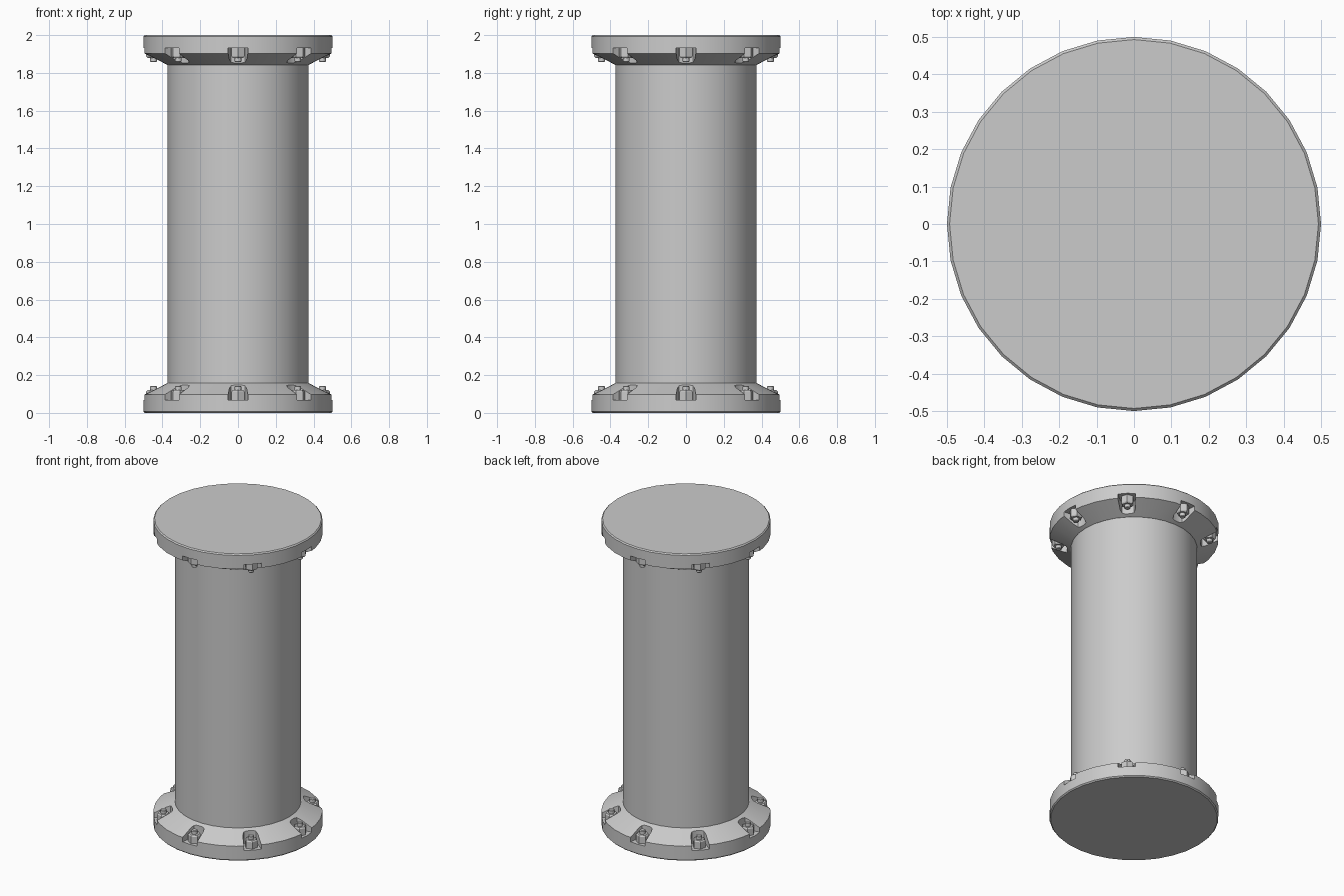
import bpy, bmesh, math
from mathutils import Matrix

if "Cube" in bpy.data.objects:
    bpy.data.objects.remove(bpy.data.objects["Cube"])

SIDES = 32
steel = bpy.data.materials.new("light grey")
steel.diffuse_color = (0.6, 0.6, 0.6, 1)
steel.use_nodes = True
steel.node_tree.nodes["Principled BSDF"].inputs["Base Color"].default_value = steel.diffuse_color


def make_object(name, bm):
    bmesh.ops.recalc_face_normals(bm, faces=bm.faces)
    mesh = bpy.data.meshes.new(name)
    bm.to_mesh(mesh)
    bm.free()
    mesh.materials.append(steel)
    obj = bpy.data.objects.new(name, mesh)
    bpy.context.collection.objects.link(obj)
    return obj


def loft(bm, rings):
    """Skin a stack of equal-length rings and cap both ends."""
    loops = [[bm.verts.new(p) for p in ring] for ring in rings]
    for a, b in zip(loops, loops[1:]):
        for i in range(len(a)):
            j = (i + 1) % len(a)
            bm.faces.new((a[i], a[j], b[j], b[i]))
    bm.faces.new(loops[0][::-1])
    bm.faces.new(loops[-1])


def circle(r, z, n, cx=0):
    return [(cx + r * math.cos(2 * math.pi * i / n),
             r * math.sin(2 * math.pi * i / n), z) for i in range(n)]


def lathe(bm, profile, n, cx=0):
    loft(bm, [circle(r, z, n, cx) for r, z in profile])


def around(bm, count=8):
    """Repeat everything in the mesh around the z axis."""
    source = bm.verts[:] + bm.edges[:] + bm.faces[:]
    for i in range(1, count):
        new = bmesh.ops.duplicate(bm, geom=source)["geom"]
        verts = [v for v in new if isinstance(v, bmesh.types.BMVert)]
        bmesh.ops.rotate(bm, verts=verts,
                         matrix=Matrix.Rotation(2 * math.pi * i / count, 3, 'Z'))


def smooth(obj, angle):
    bpy.ops.object.select_all(action='DESELECT')
    obj.select_set(True)
    bpy.context.view_layer.objects.active = obj
    bpy.ops.object.shade_smooth_by_angle(angle=math.radians(angle))


# Central pipe
bm = bmesh.new()
lathe(bm, [(0.373, 0.15), (0.373, 1.85)], SIDES)
smooth(make_object("pipe", bm), 30)

# End flange with a sloped shoulder
bm = bmesh.new()
lathe(bm, [(0.493, 0), (0.5, 0.007), (0.5, 0.097), (0.376, 0.157)], SIDES)
flange = make_object("lower_flange", bm)

# Bolt pockets cut through the shoulder and rim
bm = bmesh.new()
plan = [(0.53, -0.056), (0.53, 0.056), (0.42, 0.045), (0.4, 0.036),
        (0.395, 0.02), (0.395, -0.02), (0.4, -0.036), (0.42, -0.045)]
loft(bm, [[(x, y, z) for x, y in plan] for z in (0.068, 0.2)])
around(bm)
cutter = make_object("pocket_cutter", bm)
cutter.hide_render = True

cut = flange.modifiers.new("pockets", 'BOOLEAN')
cut.operation = 'DIFFERENCE'
cut.solver = 'EXACT'
cut.object = cutter
bpy.context.view_layer.objects.active = flange
bpy.ops.object.modifier_apply(modifier=cut.name)
bpy.data.objects.remove(cutter)
smooth(flange, 20)

# Hex nuts with a stud end standing in each pocket
bm = bmesh.new()
lathe(bm, [(0.039, 0.066), (0.039, 0.112), (0.033, 0.12)], 6, 0.447)
lathe(bm, [(0.018, 0.115), (0.018, 0.139), (0.014, 0.143)], 12, 0.447)
around(bm)
bolts = make_object("lower_bolts", bm)
smooth(bolts, 32)

# Matching upper end, turned over
for part, name in ((flange, "upper_flange"), (bolts, "upper_bolts")):
    upper = part.copy()
    upper.name = name
    upper.rotation_euler = (math.pi, 0, 0)
    upper.location.z = 2
    bpy.context.collection.objects.link(upper)
